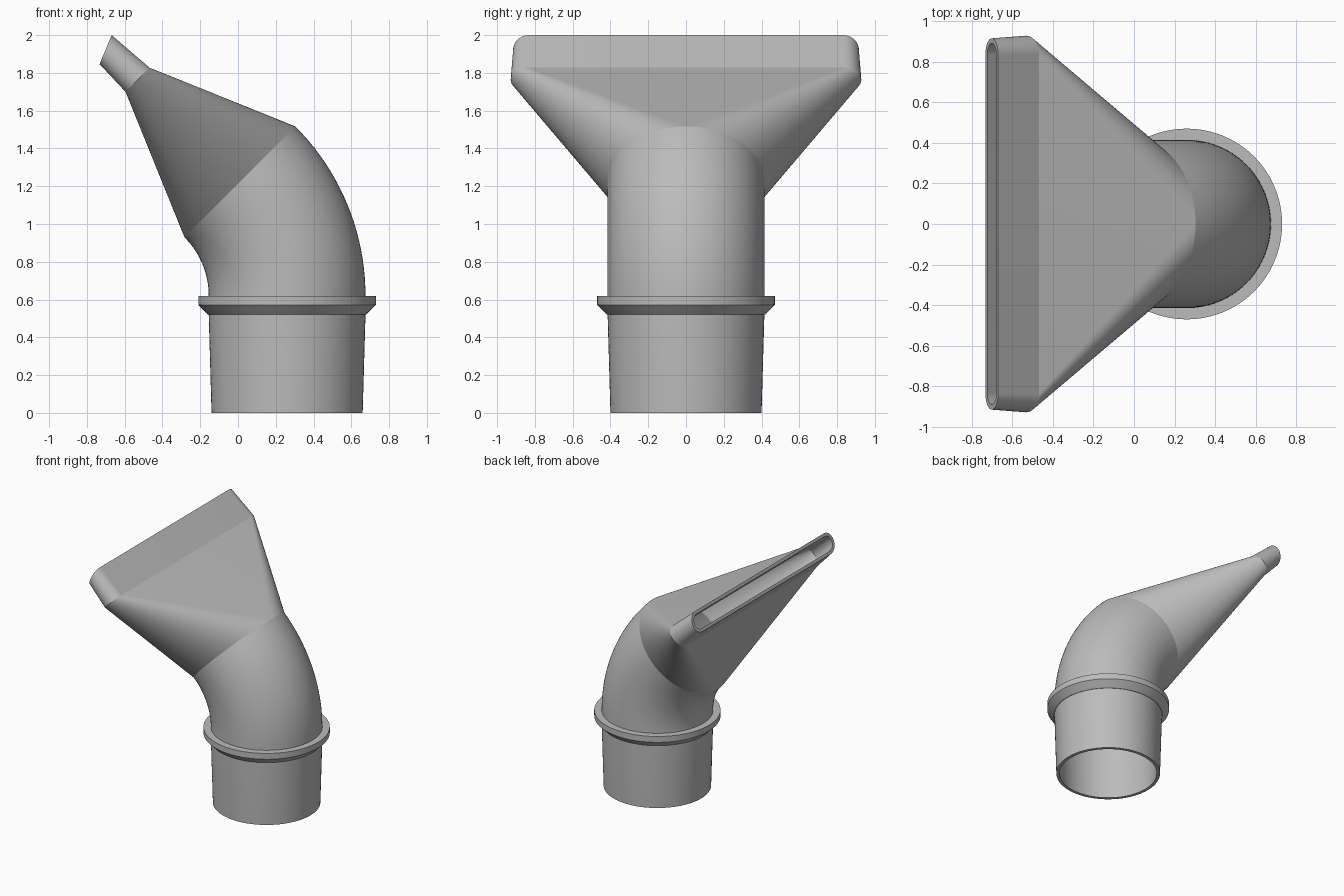
import bpy, bmesh, math
from mathutils import Vector

cube = bpy.data.objects.get("Cube")
if cube:
    bpy.data.objects.remove(cube, do_unlink=True)

grey = bpy.data.materials.new("plain grey")
grey.use_nodes = True
COLOR = (0.5, 0.5, 0.5, 1)
grey.diffuse_color = COLOR
grey.node_tree.nodes["Principled BSDF"].inputs["Base Color"].default_value = COLOR

WALL = 0.025
QUARTER = 24      # segments per quarter turn
AXIS_X = 0.26     # centre line of the round sleeve


def ring(section, inset=0.0):
    """Slot outline with round ends; a circle when width equals thickness."""
    x, z, tilt, width, thick = section
    width, thick = width - inset, thick - inset
    across = Vector((math.cos(tilt), 0, math.sin(tilt)))
    points = []
    for side in (1, -1):
        for i in range(2 * QUARTER + 1):
            a = (i / QUARTER - 1) * math.pi / 2
            y = side * (width - thick + thick * math.cos(a))
            points.append(Vector((x, y, z)) + across * (side * thick * math.sin(a)))
    return points


def loft(name, rings, open_spans=(), closed=True):
    """Skin a loop of rings, leaving the listed spans open."""
    bm = bmesh.new()
    rows = [[bm.verts.new(p) for p in r] for r in rings]
    n = len(rows[0])
    for k in range(len(rows) if closed else len(rows) - 1):
        if k in open_spans:
            continue
        a, b = rows[k], rows[(k + 1) % len(rows)]
        for i in range(n):
            j = (i + 1) % n
            bm.faces.new((a[i], b[i], b[j], a[j]))
    bmesh.ops.remove_doubles(bm, verts=bm.verts, dist=0.00001)
    mesh = bpy.data.meshes.new(name)
    bm.to_mesh(mesh)
    bm.free()
    mesh.materials.append(grey)
    obj = bpy.data.objects.new(name, mesh)
    bpy.context.collection.objects.link(obj)
    bpy.ops.object.select_all(action='DESELECT')
    obj.select_set(True)
    bpy.context.view_layer.objects.active = obj
    bpy.ops.object.shade_smooth_by_angle(angle=math.radians(30))
    return obj


def shell(name, sections, rim_start=False, rim_end=False):
    """Outer wall up, inner wall back down, with optional end rims."""
    n = len(sections)
    rings = [ring(s) for s in sections] + [ring(s, WALL) for s in reversed(sections)]
    gaps = ([] if rim_end else [n - 1]) + ([] if rim_start else [2 * n - 1])
    loft(name, rings, gaps)


def circle(z, r):
    return (AXIS_X, z, 0, r, r)


# Tapered sleeve, open at the bottom
RADIUS = 0.415
BASE = 0.62
shell("sleeve", [circle(0, 0.40), circle(0.52, RADIUS), circle(BASE, RADIUS)], rim_start=True)

# Collar with a bevelled underside
collar = [(0.52, 0.41), (0.52, 0.418), (0.572, 0.47), (BASE, 0.47), (BASE, 0.41)]
loft("collar", [ring(circle(z, r)) for z, r in collar])

# Elbow bending forty-five degrees towards -x
BEND = 0.853
STEPS = 20
elbow = []
for i in range(STEPS + 1):
    t = math.pi / 4 * i / STEPS
    elbow.append((AXIS_X - BEND * (1 - math.cos(t)), BASE + BEND * math.sin(t), t, RADIUS, RADIUS))
shell("elbow", elbow)

# Funnel from the round elbow to the wide slot, then the slot lip
slot_start = (-0.532, 1.764, math.pi / 4, 0.928, 0.09)
slot_end = (-0.701, 1.923, math.radians(67.5), 0.915, 0.083)
shell("funnel", [elbow[-1], slot_start])
shell("slot_lip", [slot_start, slot_end], rim_end=True)
